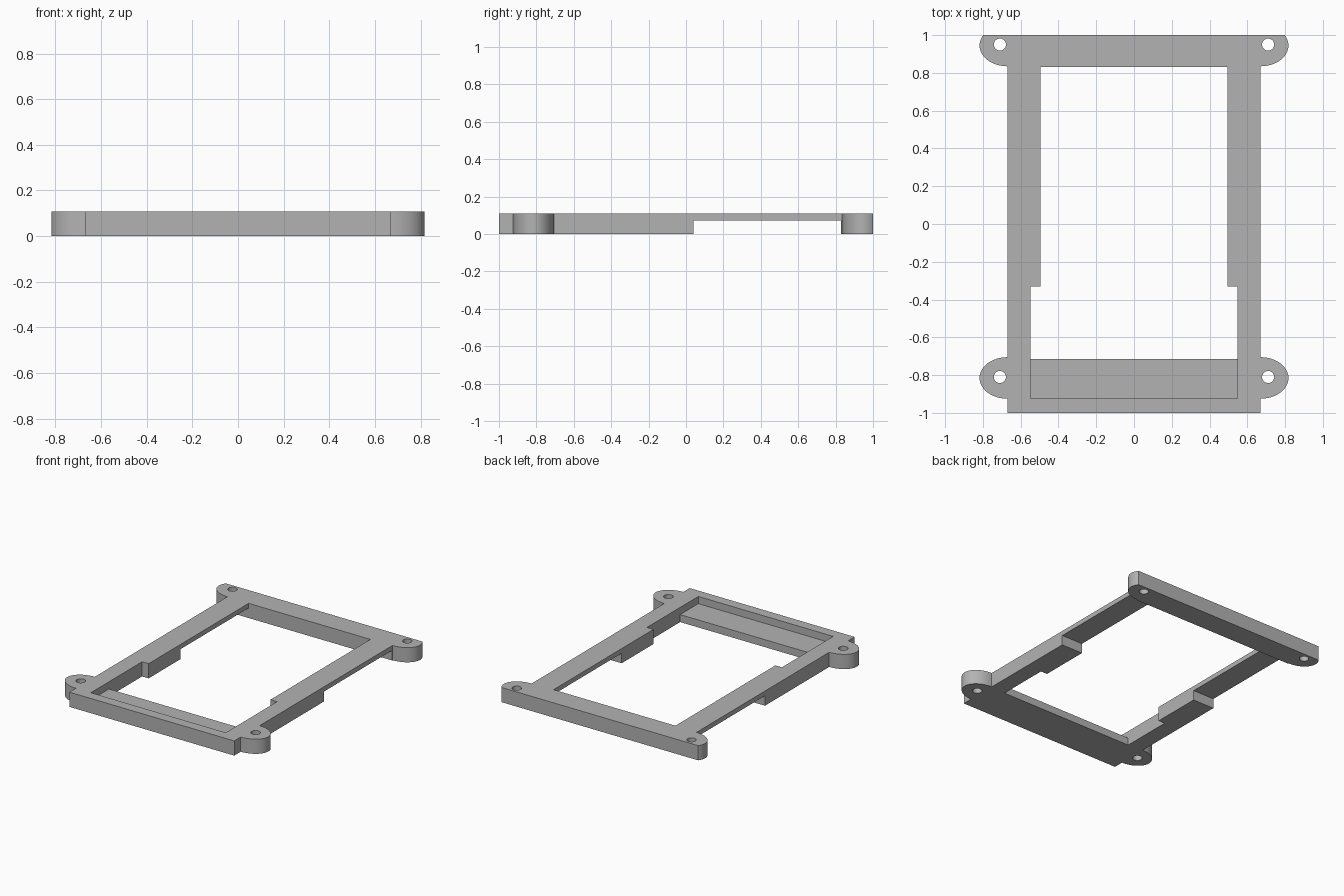
import bpy, bmesh
from math import sin, cos, pi, asin

cube = bpy.data.objects.get("Cube")
if cube:
    bpy.data.objects.remove(cube, do_unlink=True)

HEIGHT = 0.108
SIDE = 0.67           # half width of the frame
EAR_X, EAR_Y = 0.148, 0.11
EAR_CENTRES = (-0.815, 0.945)

grey = bpy.data.materials.new("plain grey")
grey.use_nodes = True
colour = (0.45, 0.45, 0.45, 1)
grey.diffuse_color = colour
grey.node_tree.nodes["Principled BSDF"].inputs["Base Color"].default_value = colour


def prism(name, outline, z0, z1):
    """Extrude a flat outline between two heights."""
    bm = bmesh.new()
    face = bm.faces.new([bm.verts.new((x, y, z0)) for x, y in outline])
    grown = bmesh.ops.extrude_face_region(bm, geom=[face])["geom"]
    verts = [v for v in grown if isinstance(v, bmesh.types.BMVert)]
    bmesh.ops.translate(bm, verts=verts, vec=(0, 0, z1 - z0))
    bmesh.ops.recalc_face_normals(bm, faces=bm.faces)
    mesh = bpy.data.meshes.new(name)
    bm.to_mesh(mesh)
    bm.free()
    mesh.materials.append(grey)
    obj = bpy.data.objects.new(name, mesh)
    bpy.context.collection.objects.link(obj)
    return obj


def box(name, half, y0, y1, z0, z1):
    return prism(name, [(-half, y0), (half, y0), (half, y1), (-half, y1)], z0, z1)


def ear(cy, end, steps=24):
    """Rounded mounting ear, swept from its front edge to the end angle."""
    angles = [-pi / 2 + (end + pi / 2) * i / steps for i in range(steps + 1)]
    return [(SIDE + EAR_X * cos(a), cy + EAR_Y * sin(a)) for a in angles]


# Outer plate with four ears, the rear pair trimmed flush with the back edge
front, rear = EAR_CENTRES
half = [(SIDE, -1)] + ear(front, pi / 2) + ear(rear, asin((1 - rear) / EAR_Y))
outline = half + [(-x, y) for x, y in reversed(half)]
frame = prism("mounting_frame", outline, 0, HEIGHT)

# Cutters: window, wider front window, shelf recess, side rail undercut
cutters = [
    box("window_cutter", 0.495, -0.5, 0.83, -0.1, 0.3),
    box("wide_window_cutter", 0.548, -0.715, -0.33, -0.1, 0.3),
    box("shelf_cutter", 0.548, -0.925, -0.6, 0.055, 0.3),
    box("undercut_cutter", 1.2, 0.04, 0.83, -0.1, 0.073),
]

# Screw holes
for cy in (-0.81, 0.95):
    for side in (-1, 1):
        ring = [(side * 0.71 + 0.032 * cos(a), cy + 0.032 * sin(a))
                for a in (2 * pi * i / 32 for i in range(32))]
        cutters.append(prism("screw_hole_cutter", ring, -0.1, 0.3))

bpy.ops.object.select_all(action="DESELECT")
frame.select_set(True)
bpy.context.view_layer.objects.active = frame
for cutter in cutters:
    cutter.hide_render = True
    mod = frame.modifiers.new(cutter.name, "BOOLEAN")
    mod.operation = "DIFFERENCE"
    mod.solver = "EXACT"
    mod.object = cutter
    bpy.ops.object.modifier_apply(modifier=mod.name)
    bpy.data.objects.remove(cutter, do_unlink=True)

bpy.ops.object.shade_smooth_by_angle(angle=pi / 6)
